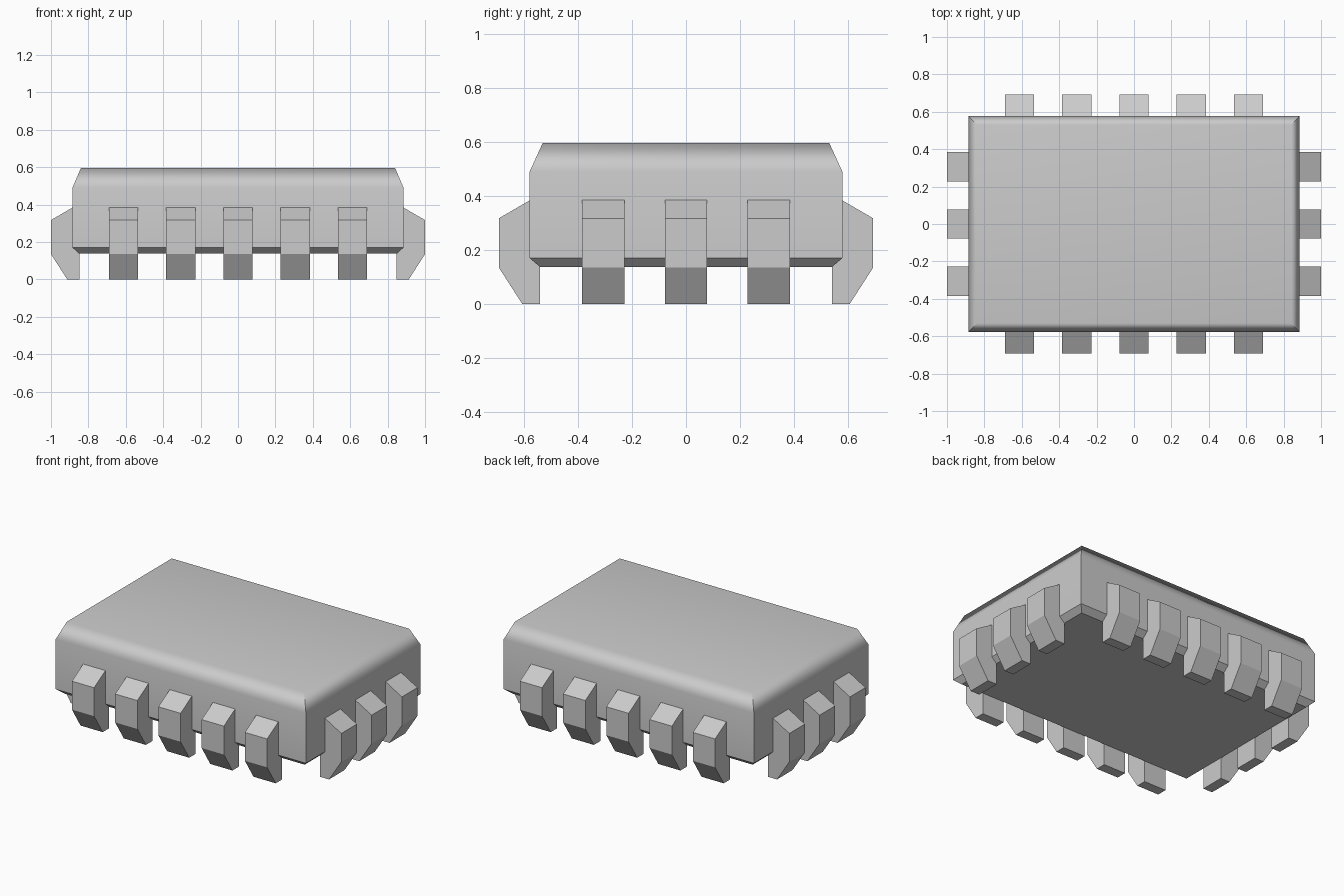
import bpy, bmesh
from math import pi, radians
from mathutils import Matrix

if "Cube" in bpy.data.objects:
    bpy.data.objects.remove(bpy.data.objects["Cube"])


def add_object(name, bm):
    bmesh.ops.recalc_face_normals(bm, faces=bm.faces)
    mesh = bpy.data.meshes.new(name)
    bm.to_mesh(mesh)
    bm.free()
    obj = bpy.data.objects.new(name, mesh)
    bpy.context.collection.objects.link(obj)
    return obj


# Chip body: stacked rectangles (half x, half y, z) with chamfered rims
def make_body():
    layers = [(0.85, 0.54, 0.137), (0.885, 0.578, 0.17),
              (0.885, 0.578, 0.49), (0.84, 0.53, 0.595)]
    bm = bmesh.new()
    rings = [[bm.verts.new((sx * x, sy * y, z))
              for sx, sy in ((-1, -1), (1, -1), (1, 1), (-1, 1))]
             for x, y, z in layers]
    for low, high in zip(rings, rings[1:]):
        for i in range(4):
            j = (i + 1) % 4
            bm.faces.new((low[i], low[j], high[j], high[i]))
    bm.faces.new(rings[0][::-1])
    bm.faces.new(rings[-1])
    bm.normal_update()
    for f in bm.faces:
        f.smooth = True
    # Crisp corners and lower rim, soft upper rim
    for e in bm.edges:
        low_rim = max(v.co.z for v in e.verts) < 0.2
        e.smooth = not (low_rim or e.calc_face_angle() > radians(70))
    body = add_object("chip_body", bm)
    soft = body.modifiers.new("soft_top", 'WEIGHTED_NORMAL')
    soft.keep_sharp = True


# Bent pin: side profile (distance outward from body wall, z), extruded to width
PIN = [(0.112, 0.317), (-0.005, 0.385), (-0.04, 0.385), (-0.04, 0),
       (0.025, 0), (0.112, 0.135)]
WIDTH = 0.157


def make_pin(name, wall, along, angle):
    bm = bmesh.new()
    face = bm.faces.new([bm.verts.new((wall + u, along - WIDTH / 2, z)) for u, z in PIN])
    ext = bmesh.ops.extrude_face_region(bm, geom=[face])
    verts = [v for v in ext["geom"] if isinstance(v, bmesh.types.BMVert)]
    bmesh.ops.translate(bm, verts=verts, vec=(0, WIDTH, 0))
    bm.transform(Matrix.Rotation(angle, 4, 'Z'))
    add_object(name, bm)


make_body()

# Rows of pins: name, wall distance, pin count, facing angle
for row, wall, count, angle in (("right", 0.888, 3, 0), ("back", 0.58, 5, pi / 2),
                                ("left", 0.888, 3, pi), ("front", 0.58, 5, -pi / 2)):
    for i in range(count):
        make_pin(f"{row}_pin_{i + 1}", wall, (i - (count - 1) / 2) * 0.306, angle)
